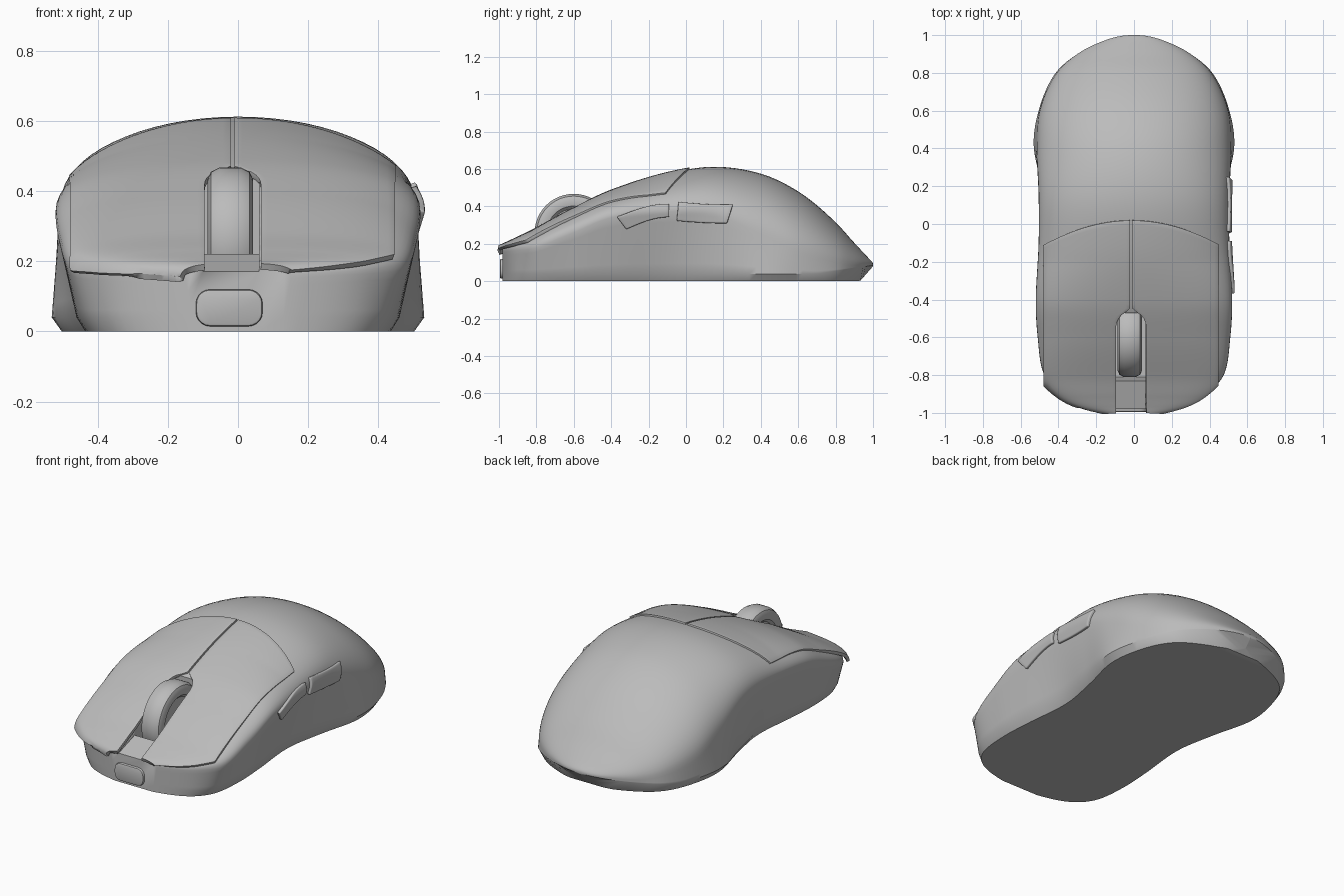
import bpy, bmesh, math
from mathutils import Matrix

if "Cube" in bpy.data.objects:
    bpy.data.objects.remove(bpy.data.objects["Cube"])

grey = bpy.data.materials.new("matte grey")
grey.use_nodes = True
grey.diffuse_color = (0.5, 0.5, 0.5, 1)
grey.node_tree.nodes["Principled BSDF"].inputs["Base Color"].default_value = (0.5, 0.5, 0.5, 1)

# Shell stations: y, base half width, shoulder half width, shoulder height, crown height
STATIONS = [
    (-.98, .13, .15, .15, .185), (-.95, .26, .28, .16, .2), (-.9, .36, .38, .165, .225),
    (-.8, .435, .475, .18, .275), (-.6, .46, .51, .26, .385), (-.4, .45, .52, .34, .48),
    (-.1, .425, .505, .37, .575), (.15, .47, .505, .36, .612), (.4, .53, .515, .25, .575),
    (.6, .505, .5, .16, .48), (.8, .415, .41, .1, .315), (.9, .3, .3, .09, .205),
    (.97, .16, .16, .09, .13), (1, .01, .01, .087, .09)]
KEYS = [math.asin(s[0]) for s in STATIONS]


def clamp(v):
    return max(0.0, min(1.0, v))


def station(y):
    """Smoothly interpolated shell values at y, plus the roundness of the crown."""
    u = min(max(math.asin(max(-1, min(1, y))), KEYS[0]), KEYS[-1])
    i = max(k for k in range(len(KEYS) - 1) if KEYS[k] <= u)
    span = KEYS[i + 1] - KEYS[i]
    t = (u - KEYS[i]) / span

    def slope(k, c):
        a, b = max(k - 1, 0), min(k + 1, len(KEYS) - 1)
        return (STATIONS[b][c] - STATIONS[a][c]) / (KEYS[b] - KEYS[a]) * span

    out = []
    for c in range(1, 5):
        p, q = STATIONS[i][c], STATIONS[i + 1][c]
        m, n = slope(i, c), slope(i + 1, c)
        out.append(p + t * m + t * t * (3 * (q - p) - 2 * m - n) + t ** 3 * (2 * (p - q) + m + n))
    return out + [2 + 1.3 * clamp(-.2 - y)]


def crown_z(x, y, widen=1.0):
    base, w, zs, zt, n = station(y)
    return zs + (zt - zs) * max(0, 1 - abs(x / (w * widen)) ** n) ** (1 / n)


def side_x(y, z):
    base, w, zs, zt, n = station(y)
    if z > zs:
        return w * max(0, 1 - ((z - zs) / (zt - zs)) ** n) ** (1 / n)
    return base + (w - base) * (z - .04) / (zs - .04)


def finish(name, bm, angle=35):
    bmesh.ops.recalc_face_normals(bm, faces=bm.faces)
    mesh = bpy.data.meshes.new(name)
    bm.to_mesh(mesh)
    bm.free()
    obj = bpy.data.objects.new(name, mesh)
    bpy.context.collection.objects.link(obj)
    mesh.materials.append(grey)
    bpy.ops.object.select_all(action='DESELECT')
    obj.select_set(True)
    bpy.context.view_layer.objects.active = obj
    bpy.ops.object.shade_smooth_by_angle(angle=math.radians(angle))
    return obj


def loft(bm, rings, closed=True):
    rows = [[bm.verts.new(p) for p in ring] for ring in rings]
    for a, b in zip(rows, rows[1:]):
        for i in range(len(a) if closed else len(a) - 1):
            j = (i + 1) % len(a)
            bm.faces.new((a[i], a[j], b[j], b[i]))
    return rows


def section(y):
    base, w, zs, zt, n = station(y)
    foot = base * .945 * math.sqrt(1 - clamp((y - .4) / .55) ** 8) + .0005
    zb = .08 * clamp((y - .93) / .07)
    lip = .04 + .045 * clamp((y - .7) / .3)
    half = [(foot * .5, zb), (foot, zb)]
    half += [(base + (w - base) * k / 6, lip + (zs - lip) * k / 6) for k in range(6)]
    for k in range(16):
        a = math.pi / 2 * k / 16
        half.append((w * math.cos(a) ** (2 / n), zs + (zt - zs) * math.sin(a) ** (2 / n)))
    return ([(0, y, zb)] + [(x, y, z) for x, z in half] + [(0, y, zt)]
            + [(-x, y, z) for x, z in reversed(half)])


# Main shell
bm = bmesh.new()
steps = 72
rings = [section(math.sin(KEYS[0] + (KEYS[-1] - KEYS[0]) * k / steps)) for k in range(steps + 1)]
rows = loft(bm, rings)
bm.faces.new(rows[0])
bm.faces.new(rows[-1])
shell = finish("shell", bm)

# Wheel channel, cut out of the shell
bm = bmesh.new()
channel = [(-1.1, .13), (-.83, .22), (-.81, .07), (-.47, .07), (-.47, .8), (-1.1, .8)]
rows = loft(bm, [[(x, y, z) for y, z in channel] for x in (-.1, .06)])
for row in rows:
    bm.faces.new(row)
cutter = finish("channel_cutter", bm)
cutter.hide_render = True
cutter.hide_set(True)
cut = shell.modifiers.new("channel", 'BOOLEAN')
cut.object = cutter
cut.solver = 'EXACT'


def plate(name, point, nu, nv, thickness):
    """Curved panel laid on the shell from a function of (u, v)."""
    bm = bmesh.new()
    loft(bm, [[point(i / nu, j / nv) for i in range(nu + 1)] for j in range(nv + 1)], False)
    obj = finish(name, bm)
    solid = obj.modifiers.new("thickness", 'SOLIDIFY')
    solid.thickness = thickness
    solid.offset = 0
    edge = obj.modifiers.new("soft edge", 'BEVEL')
    edge.width = .005
    edge.segments = 2
    edge.angle_limit = math.radians(50)


# Two main click panels, split by a seam and the wheel channel
def click_panel(side):
    def point(u, v):
        y = -.98 * (1 - v * v)
        gap = max(.005, .08 * math.sqrt(1 - clamp((y + .55) / .09) ** 2))
        outer = min(.46, station(y)[1] + .012)
        x = -.015 + side * (gap + (outer - gap) * u)
        y += v ** 4 * (.02 - .13 * (abs(x + .012) / .46) ** 2)
        widen = 1 + .06 * clamp((-.5 - y) / .35)
        return x, y - .02 * (1 - v) ** 2, crown_z(x, y, widen)
    return point


for name, side in (("left_click_panel", 1), ("right_click_panel", -1)):
    plate(name, click_panel(side), 20, 80, .018)


# Two thumb buttons on the left flank
def thumb_button(y0, y1, z0, z1, lean0, lean1, rise):
    def point(u, v):
        y = y0 + (y1 - y0) * u + (lean0 + (lean1 - lean0) * u) * (1 - v)
        z = z0 + (z1 - z0) * v + rise * math.sin(u * math.pi / 2)
        return side_x(y, z), y, z
    return point


plate("front_thumb_button", thumb_button(-.37, -.09, .28, .345, .05, 0, .065), 14, 8, .03)
plate("rear_thumb_button", thumb_button(-.04, .25, .325, .42, -.01, -.03, -.015), 14, 8, .03)

# Scroll wheel, turned from a rim profile
bm = bmesh.new()
rim = [(.0, .045), (.13, .045), (.145, .06), (.175, .065), (.198, .055), (.21, .03)]
profile = rim + [(r, -x) for r, x in reversed(rim)]
verts = [bm.verts.new((x, 0, r)) for r, x in profile]
edges = [bm.edges.new(pair) for pair in zip(verts, verts[1:])]
bmesh.ops.spin(bm, geom=verts + edges, axis=(1, 0, 0), cent=(0, 0, 0), angle=math.tau, steps=48)
bmesh.ops.remove_doubles(bm, verts=bm.verts, dist=.0005)
bmesh.ops.translate(bm, verts=bm.verts, vec=(-.022, -.6, .257))
finish("scroll_wheel", bm)

# Rounded port tab on the nose
bm = bmesh.new()
bmesh.ops.create_cube(bm, size=1, matrix=Matrix.Translation((-.025, -.955, .067))
                      @ Matrix.Diagonal((.19, .08, .105, 1)))
uprights = [e for e in bm.edges if abs(e.verts[0].co.y - e.verts[1].co.y) > .05]
bmesh.ops.bevel(bm, geom=uprights, offset=.04, segments=5, affect='EDGES', profile=.5)
front = [e for e in bm.edges if all(v.co.y < -.99 for v in e.verts)]
bmesh.ops.bevel(bm, geom=front, offset=.008, segments=2, affect='EDGES', profile=.5)
finish("port_tab", bm)
